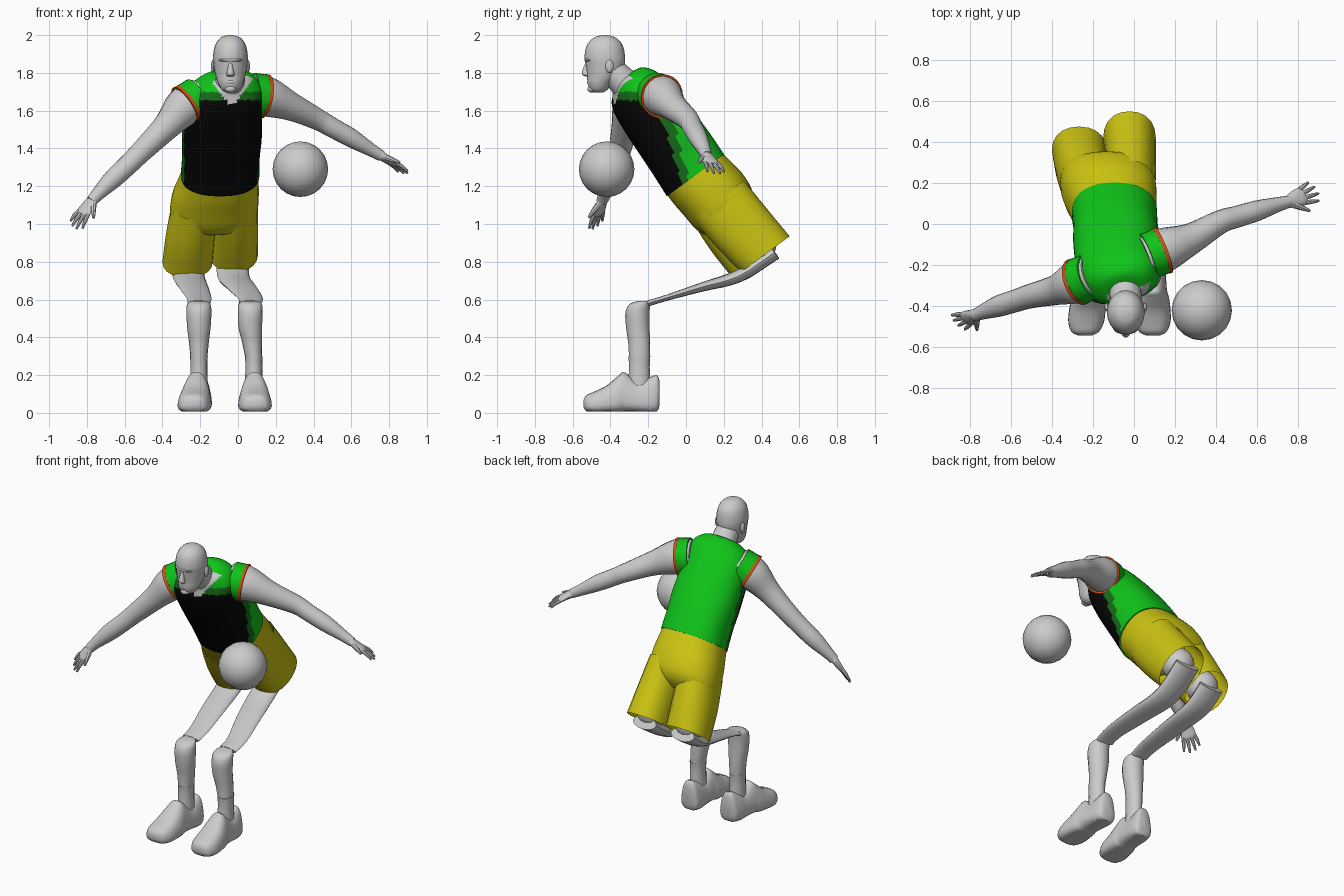
import bpy, bmesh, math
from mathutils import Vector as V

if "Cube" in bpy.data.objects:
    bpy.data.objects.remove(bpy.data.objects["Cube"])


def material(name, *rgb):
    m = bpy.data.materials.new(name)
    m.use_nodes = True
    m.diffuse_color = (*rgb, 1)
    m.node_tree.nodes["Principled BSDF"].inputs["Base Color"].default_value = (*rgb, 1)
    return m


GREY = material("light grey", .6, .6, .6)
YELLOW = material("yellow", .6, .55, .006)
GREEN = material("green", .005, .55, .01)
DARK = material("dark green", .008, .15, .01)
BLACK = material("black", .002, .002, .002)
ORANGE = material("orange red", .6, .08, .01)
X, Y, Z = V((1, 0, 0)), V((0, 1, 0)), V((0, 0, 1))
LEAN = V((0, -.59, .8))     # direction of the bent trunk, upward


def finish(name, bm, mats):
    bmesh.ops.recalc_face_normals(bm, faces=bm.faces)
    me = bpy.data.meshes.new(name)
    bm.to_mesh(me)
    bm.free()
    for m in mats:
        me.materials.append(m)
    ob = bpy.data.objects.new(name, me)
    bpy.context.collection.objects.link(ob)
    return ob


def spline(st, steps):
    """Catmull-Rom through stations of x, y, z, half width, half depth."""
    out = []
    for i in range(len(st) - 1):
        p = [st[max(i - 1, 0)], st[i], st[i + 1], st[min(i + 2, len(st) - 1)]]
        for k in range(steps):
            t = k / steps
            out.append([.5 * (2 * b + (c - a) * t + (2 * a - 5 * b + 4 * c - d) * t * t
                              + (3 * b - a - 3 * c + d) * t ** 3) for a, b, c, d in zip(*p)])
    return out + [list(st[-1])]


def loft(name, st, mats=(GREY,), side=X, side2=None, axis=None, n=16, steps=4,
         power=2, caps=True, rule=None, reshape=None):
    """Skin a row of oval rings; rule picks a colour from (point, along, depth)."""
    rows = spline([s if len(s) == 5 else (*s, s[3]) for s in st], steps)
    bm, rings, last = bmesh.new(), [], len(rows) - 1
    for i, r in enumerate(rows):
        c = V(r[:3])
        t = axis or V(rows[min(i + 1, last)][:3]) - V(rows[max(i - 1, 0)][:3])
        t = t.normalized()
        s = side.lerp(side2 or side, min(1, 1.5 * i / last))
        s = (s - t * s.dot(t)).normalized()
        b = t.cross(s)
        ring = []
        for k in range(n):
            a = math.tau * k / n
            u, v = (math.copysign(abs(f) ** (2 / power), f) for f in (math.cos(a), math.sin(a)))
            p = c + s * u * r[3] + b * v * r[4]
            ring.append(bm.verts.new(reshape(p) if reshape else p))
        rings.append(ring)
    for i in range(last):
        for k in range(n):
            j = (k + 1) % n
            f = bm.faces.new((rings[i][k], rings[i][j], rings[i + 1][j], rings[i + 1][k]))
            if rule:
                f.material_index = rule(f.calc_center_median(), i / last,
                                        math.sin(math.tau * (k + .5) / n))
    if caps:
        bm.faces.new(rings[0])
        bm.faces.new(rings[-1])
    return finish(name, bm, mats)


def ball(name, loc, size, mat=GREY, n=16):
    bm = bmesh.new()
    bmesh.ops.create_uvsphere(bm, u_segments=n, v_segments=n // 2 + 2, radius=1)
    bmesh.ops.scale(bm, vec=size, verts=bm.verts)
    bmesh.ops.translate(bm, vec=loc, verts=bm.verts)
    return finish(name, bm, [mat])


# Ball
ball("ball", (.33, -.42, 1.29), [.147] * 3, n=20)

# Head, face and neck
HX = -.04
loft("head", [(HX, -.43, 2, .012), (HX, -.43, 1.988, .05, .055), (HX, -.43, 1.95, .08, .093),
              (HX, -.43, 1.89, .092, .107), (HX, -.428, 1.84, .089, .103),
              (HX, -.436, 1.79, .08, .088), (HX, -.455, 1.745, .066, .066),
              (HX, -.462, 1.71, .046, .045), (HX, -.462, 1.695, .02)], axis=-Z, n=20)
loft("nose", [(HX, -.52, 1.855, .01, .012), (HX, -.53, 1.82, .015, .018),
              (HX, -.53, 1.79, .022, .022), (HX, -.515, 1.78, .012)], axis=-Z, n=10, steps=2)
ball("brow", (HX, -.508, 1.868), (.062, .03, .014))
ball("lips", (HX, -.507, 1.752), (.03, .018, .013))
ball("chin", (HX, -.497, 1.715), (.03, .025, .02))
for label, d in (("right", -1), ("left", 1)):
    ball(label + "_ear", (HX + .092 * d, -.405, 1.835), (.012, .022, .035), n=10)
loft("neck", [(HX, -.42, 1.84, .07), (HX, -.345, 1.765, .077), (-.055, -.29, 1.71, .09),
              (-.06, -.23, 1.65, .1)])


# Jersey: black front, green back and yoke, dark piping, open neckline
def jersey_colour(p, along, depth):
    if depth < -.2 and p.z > 1.63 and abs(p.x + .035) < .012 + .75 * (p.z - 1.63):
        return 3
    edge = -.4 + .45 * min(1, along * 2)
    if depth > edge + .22 or (p.z > 1.7 and depth > -2):
        return 0
    return 1 if depth > edge or p.z > 1.655 else 2


TWIST = V((.93, .34, .06))
loft("jersey", [(-.095, .05, 1.258, .208, .188), (-.09, -.02, 1.365, .205, .185),
                (-.085, -.09, 1.465, .21, .18), (-.08, -.19, 1.6, .205, .168),
                (-.075, -.255, 1.69, .2, .15), (-.07, -.285, 1.74, .172, .12),
                (-.06, -.31, 1.775, .11, .085), (-.06, -.315, 1.785, .04, .03)],
     (GREEN, DARK, BLACK, GREY), side2=TWIST, axis=LEAN, n=64, steps=7, power=2.35,
     rule=jersey_colour)

# Shorts: one hip shell and two open legs
loft("shorts_hips", [(-.095, .04, 1.272, .2, .182), (-.105, .09, 1.215, .214, .188),
                     (-.118, .145, 1.155, .228, .19), (-.128, .2, 1.08, .232, .182),
                     (-.135, .23, 1.03, .21, .15), (-.135, .25, 1.0, .12, .09)],
     [YELLOW], axis=-LEAN, n=32, power=2.3)
for label, top, mid, hem in (
        ("right", (-.225, .16, 1.12, .12, .165), (-.25, .26, .955, .13, .16),
         (-.267, .36, .8, .133, .142)),
        ("left", (-.015, .17, 1.13, .12, .17), (-.015, .29, .985, .122, .168),
         (-.022, .42, .84, .128, .16))):
    loft(label + "_shorts_leg", [top, mid, hem], [YELLOW], axis=-LEAN, n=20, caps=False, power=2.2)


# Arms with armhole trim, and hands
def arm(label, st, wrist_dir, thumb_side):
    loft(label + "_arm", st, side=Z)
    a, b = V(st[0][:3]), V(st[1][:3])
    for part, lo, hi, r, mat in (("shoulder_strap", .1, .76, .113, GREEN),
                                 ("armhole_trim", .76, .94, .116, ORANGE)):
        loft(f"{label}_{part}", [(*a.lerp(b, lo), r), (*a.lerp(b, hi), r + .002)],
             [mat], side=Z, n=24, steps=1)
    w, d = V(st[-1][:3]), wrist_dir.normalized()
    s = (thumb_side - d * thumb_side.dot(d)).normalized()
    loft(label + "_palm", [(*(w - d * .02), .028, .026), (*(w + d * .03), .042, .02),
                           (*(w + d * .075), .046, .016), (*(w + d * .09), .035, .01)],
         side=s, n=12, steps=3)
    down = V((0, 0, -.01))
    for i, length in enumerate((.075, .09, .085, .065)):
        k = 1.5 - i
        p = w + d * .075 + s * .023 * k
        q = p + (d + s * .16 * k).normalized() * length
        loft(f"{label}_finger_{i + 1}", [(*p, .012), (*p.lerp(q, .55), .0105), (*(q + down), .006)],
             side=s, n=8, steps=2)
    p = w + d * .015 + s * .025
    q = p + (d * .75 + s * .65) * .085
    loft(label + "_thumb", [(*p, .017), (*p.lerp(q, .5), .013), (*q, .007)], side=Z, n=8, steps=2)


arm("left", [(.06, -.16, 1.69, .1), (.15, -.125, 1.675, .108), (.28, -.07, 1.622, .076),
             (.42, .01, 1.555, .058), (.5, .035, 1.51, .053), (.6, .065, 1.455, .05),
             (.7, .095, 1.395, .036), (.76, .11, 1.36, .029)],
    V((.14, .06, -.09)), V((.35, -.9, .1)))
arm("right", [(-.2, -.25, 1.675, .1), (-.285, -.285, 1.62, .105), (-.375, -.32, 1.52, .075),
              (-.5, -.35, 1.395, .06), (-.58, -.375, 1.315, .055), (-.66, -.4, 1.24, .052),
              (-.74, -.43, 1.16, .036), (-.775, -.445, 1.12, .03)],
    V((-.1, -.04, -.14)), V((.7, -.6, -.2)))


# Legs: rounded stub in the shorts, thin flat thigh, shin, sock and shoe
def leg(label, hem, knee, ankle, toe):
    ball(label + "_thigh_stub", hem + LEAN * .068, (.1, .1, .1))
    mid = (hem.x + knee) / 2
    loft(label + "_thigh", [(hem.x, hem.y + .05, hem.z + .01, .085, .04),
                            (hem.x, .28, .725, .085, .034), (mid, .08, .665, .078, .024),
                            (knee, -.1, .61, .066, .016), (knee, -.2, .58, .06, .016)])
    loft(label + "_shin", [(knee, -.225, .592, .045, .03), (knee, -.245, .575, .062, .055),
                           (knee, -.257, .53, .066, .064), (knee, -.255, .45, .062, .062),
                           ((knee + ankle) / 2, -.248, .37, .052, .058),
                           (ankle, -.246, .28, .044, .055)], axis=-Z)
    loft(label + "_sock", [(ankle, -.247, .3, .047, .058), (ankle, -.247, .24, .045, .055),
                           (ankle, -.247, .13, .048, .06)], axis=-Z)

    def taper(p):
        mid_x = ankle + (toe - ankle) * (-.2 - p.y) / .33
        return V((mid_x + (p.x - mid_x) * (1.12 - 2.4 * max(p.z, 0)), p.y, max(p.z, .008)))

    rows = [(-.14, .04, .17, .045), (-.155, .005, .2, .064), (-.2, 0, .185, .072),
            (-.26, .006, .165, .073), (-.325, .006, .215, .08), (-.36, 0, .195, .087),
            (-.42, 0, .145, .09), (-.48, 0, .115, .086), (-.525, .008, .095, .066),
            (-.542, .03, .07, .035)]
    loft(label + "_shoe", [(ankle + (toe - ankle) * (-.2 - y) / .33, y, (lo + hi) / 2, w, (hi - lo) / 2)
                           for y, lo, hi, w in rows], axis=-Y, n=20, power=2.8, reshape=taper)


leg("right", V((-.262, .36, .8)), -.207, -.207, -.238)
leg("left", V((-.025, .42, .84)), .065, .084, .092)

# Smooth shading with sharp creases kept
for ob in bpy.context.scene.objects:
    ob.select_set(ob.type == "MESH")
    if ob.type == "MESH":
        bpy.context.view_layer.objects.active = ob
bpy.ops.object.shade_smooth_by_angle(angle=math.radians(40))
